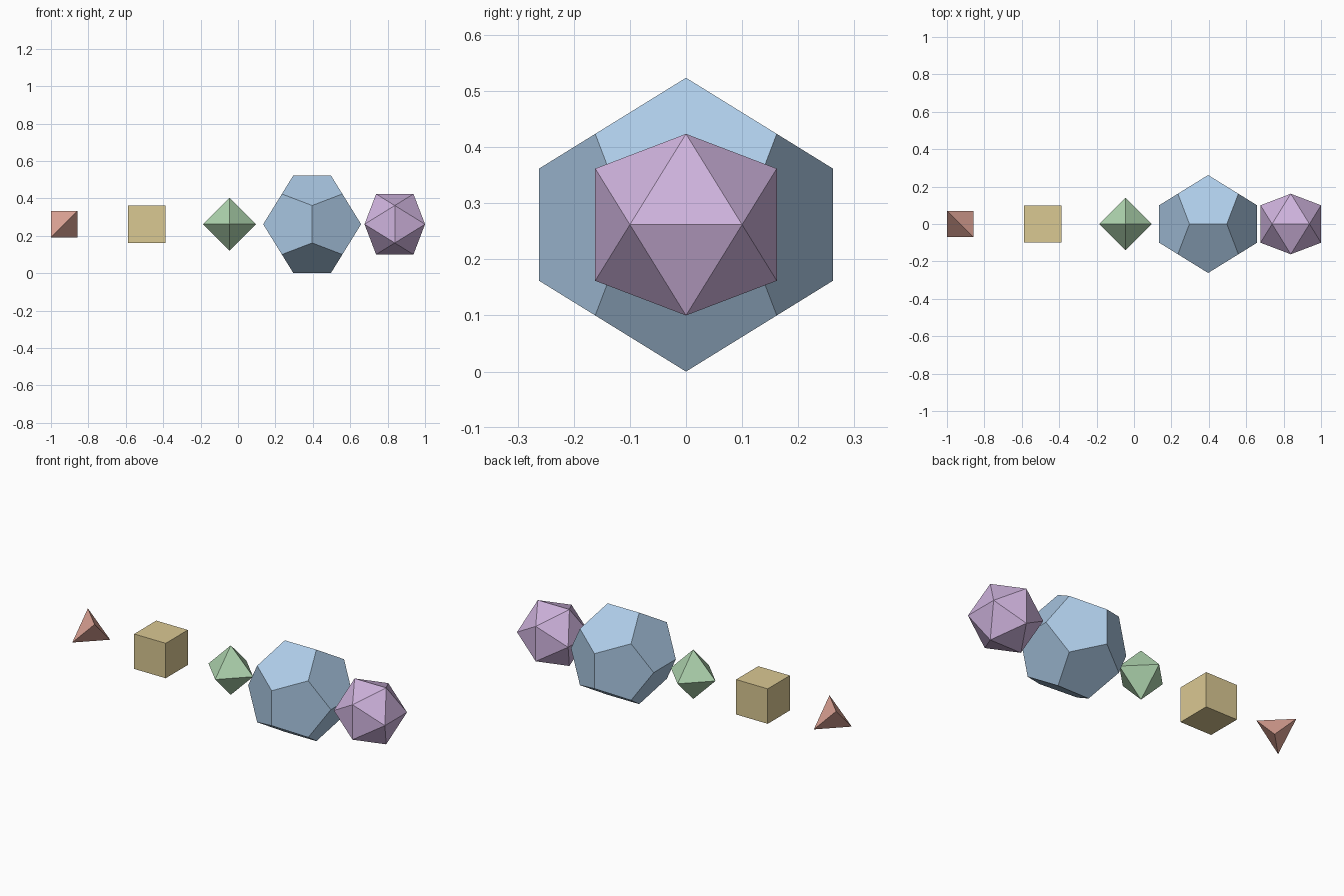
import bpy
import bmesh
from itertools import product
from math import sqrt

if "Cube" in bpy.data.objects:
    bpy.data.objects.remove(bpy.data.objects["Cube"])

EDGE = 0.2
H = EDGE / 2
PHI = (1 + sqrt(5)) / 2
Z = H * PHI ** 2                 # common centre height, dodecahedron rests on z = 0
X0 = -1 + EDGE / sqrt(8)         # first and last centres
X1 = 1 - H * PHI
SIGNS = (-1, 1)


def cube_points(r):
    return [(r * a, r * b, r * c) for a, b, c in product(SIGNS, repeat=3)]


def rectangles(a, b):
    """Corners of three mutually perpendicular rectangles."""
    pts = []
    for s, t in product(SIGNS, repeat=2):
        pts += [(s * a, 0, t * b), (0, s * b, t * a), (s * b, t * a, 0)]
    return pts


def solid(name, index, points, color):
    """Convex hull of the points, with coplanar triangles merged to flat faces."""
    bm = bmesh.new()
    for p in points:
        bm.verts.new(p)
    bmesh.ops.convex_hull(bm, input=bm.verts[:])
    bmesh.ops.dissolve_limit(bm, angle_limit=0.02, verts=bm.verts[:], edges=bm.edges[:])
    bmesh.ops.recalc_face_normals(bm, faces=bm.faces[:])
    mesh = bpy.data.meshes.new(name)
    bm.to_mesh(mesh)
    bm.free()
    mat = bpy.data.materials.new(name + "_color")
    mat.diffuse_color = (*color, 1)
    mat.use_nodes = True
    mat.node_tree.nodes["Principled BSDF"].inputs["Base Color"].default_value = mat.diffuse_color
    mesh.materials.append(mat)
    obj = bpy.data.objects.new(name, mesh)
    obj.location = (X0 + (X1 - X0) * index / 4, 0, Z)
    bpy.context.collection.objects.link(obj)


# Tetrahedron: alternate corners of a cube
tetra = [p for p in cube_points(EDGE / sqrt(8)) if p[0] * p[1] * p[2] < 0]
solid("tetrahedron", 0, tetra, (0.75, 0.38, 0.31))

# Cube
solid("cube", 1, cube_points(H), (0.70, 0.58, 0.29))

# Octahedron: points on the axes
r = EDGE / sqrt(2)
octa = [tuple(s * r if i == k else 0 for i in range(3)) for k in range(3) for s in SIGNS]
solid("octahedron", 2, octa, (0.42, 0.65, 0.42))

# Dodecahedron: cube corners plus three rectangles
solid("dodecahedron", 3, cube_points(H * PHI) + rectangles(H, H * PHI ** 2), (0.42, 0.60, 0.80))

# Icosahedron: three golden rectangles
solid("icosahedron", 4, rectangles(H, H * PHI), (0.62, 0.45, 0.72))
